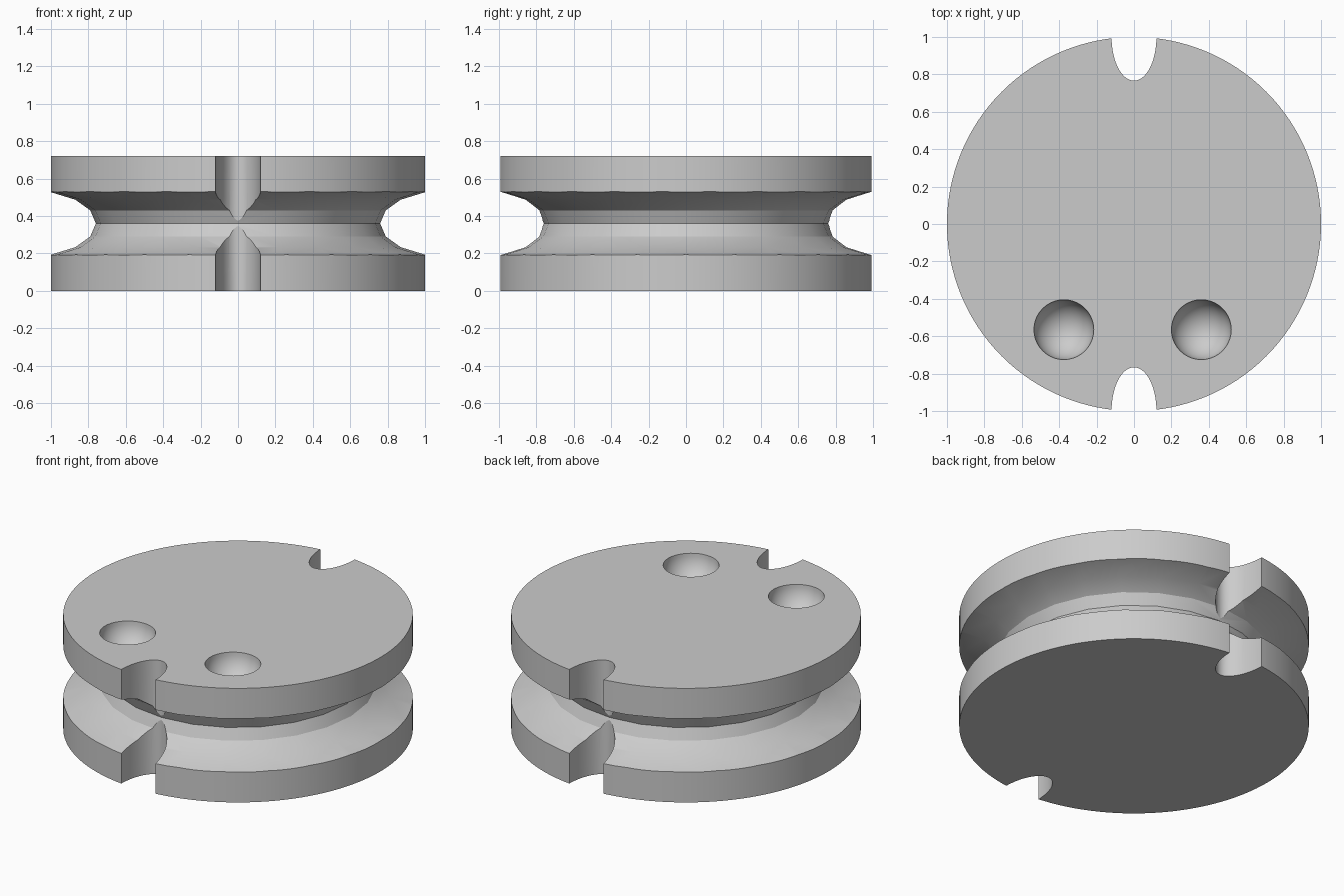
import bpy
import bmesh
import math
from mathutils import Matrix

if "Cube" in bpy.data.objects:
    bpy.data.objects.remove(bpy.data.objects["Cube"])

HEIGHT = 0.72
MID = HEIGHT / 2

grey = bpy.data.materials.new("light grey")
grey.use_nodes = True
grey.diffuse_color = (0.6, 0.6, 0.6, 1)
grey.node_tree.nodes["Principled BSDF"].inputs["Base Color"].default_value = (0.6, 0.6, 0.6, 1)


def make_object(name, bm):
    bmesh.ops.recalc_face_normals(bm, faces=bm.faces)
    mesh = bpy.data.meshes.new(name)
    bm.to_mesh(mesh)
    bm.free()
    mesh.materials.append(grey)
    obj = bpy.data.objects.new(name, mesh)
    bpy.context.collection.objects.link(obj)
    return obj


def cylinder(name, rx, ry, depth, segments, location):
    bm = bmesh.new()
    bmesh.ops.create_cone(bm, cap_ends=True, segments=segments, radius1=1, radius2=1, depth=1,
                          matrix=Matrix.Translation(location) @ Matrix.Diagonal((rx, ry, depth, 1)))
    return make_object(name, bm)


def ball(name, radius, location):
    bm = bmesh.new()
    bmesh.ops.create_uvsphere(bm, u_segments=40, v_segments=24, radius=radius,
                              matrix=Matrix.Translation(location))
    return make_object(name, bm)


def ring(name, profile, segments):
    """Sweep a closed (radius, z) profile around the z axis."""
    bm = bmesh.new()
    loops = []
    for i in range(segments):
        a = math.tau * i / segments
        loops.append([bm.verts.new((r * math.cos(a), r * math.sin(a), z)) for r, z in profile])
    n = len(profile)
    for i in range(segments):
        a, b = loops[i], loops[(i + 1) % segments]
        for j in range(n):
            k = (j + 1) % n
            bm.faces.new((a[j], b[j], b[k], a[k]))
    return make_object(name, bm)


# Round body
body = cylinder("grooved_wheel", 1, 1, HEIGHT, 128, (0, 0, MID))

# Faceted groove around the rim, mirrored about mid height
half = [(0.76, 0), (0.79, 0.07), (0.87, 0.127), (1.13, 0.207)]
profile = [(r, MID + z) for r, z in half] + [(r, MID - z) for r, z in reversed(half[1:])]
cutters = [ring("groove_cutter", profile, 24)]

# Elliptical notches front and back
for side, y in (("front", -1), ("back", 1)):
    cutters.append(cylinder(side + "_notch_cutter", 0.12, 0.234, 1, 64, (0, y, MID)))

# Round dimples in the top
for side, x in (("right", -0.375), ("left", 0.36)):
    cutters.append(ball(side + "_dimple_cutter", 0.16, (x, -0.565, HEIGHT)))

# Cut everything out of the body
bpy.ops.object.select_all(action="DESELECT")
bpy.context.view_layer.objects.active = body
body.select_set(True)
for cutter in cutters:
    cutter.hide_render = True
    mod = body.modifiers.new(cutter.name, "BOOLEAN")
    mod.operation = "DIFFERENCE"
    mod.solver = "EXACT"
    mod.object = cutter
    bpy.ops.object.modifier_apply(modifier=mod.name)
    bpy.data.objects.remove(cutter)

bpy.ops.object.shade_smooth_by_angle(angle=math.radians(20))
